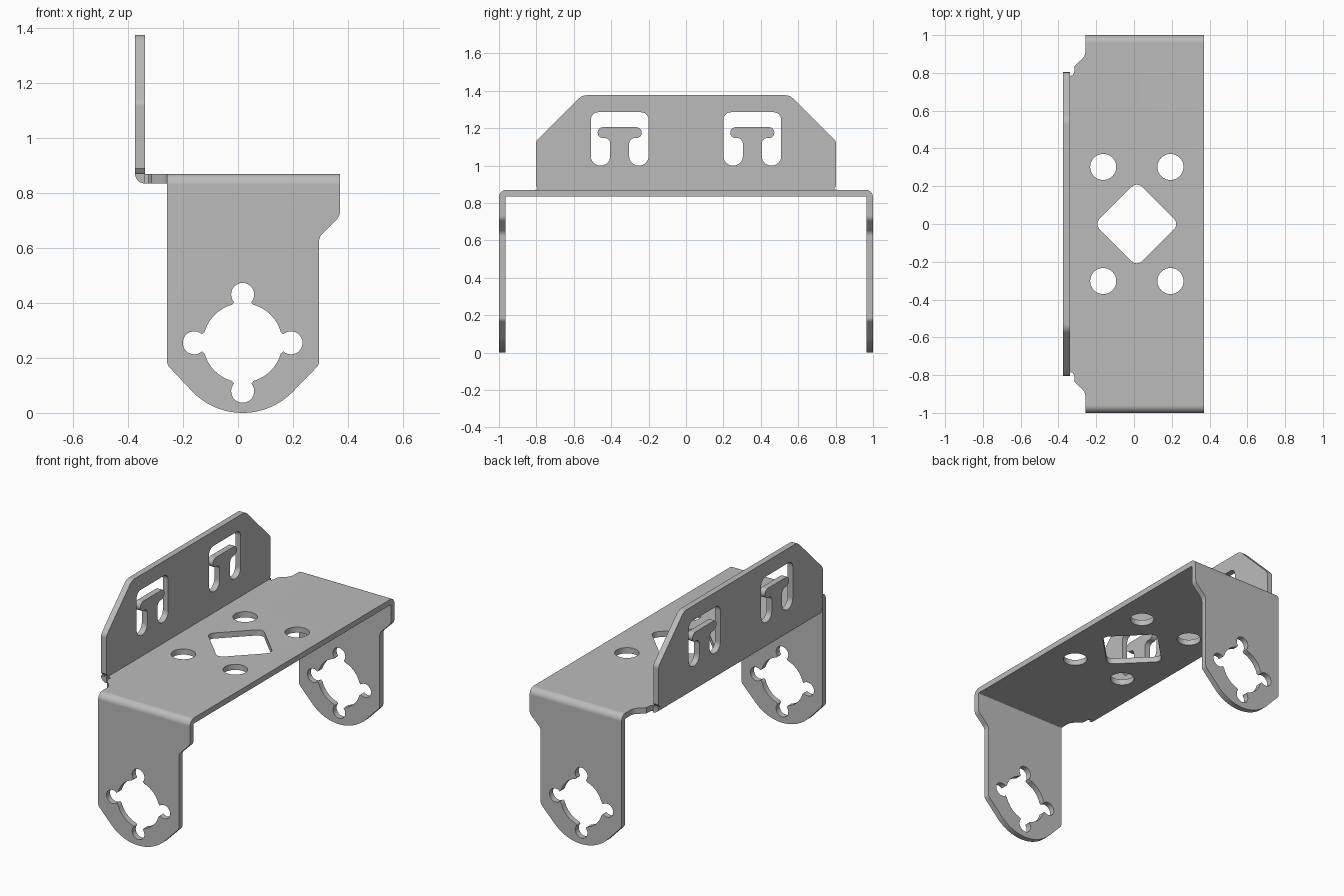
import bpy, bmesh, math
from mathutils import Vector

if "Cube" in bpy.data.objects:
    bpy.data.objects.remove(bpy.data.objects["Cube"], do_unlink=True)

TOP, UNDER = 0.87, 0.835        # upper and lower face of the sheet
LEFT, RIGHT = -0.258, 0.371     # channel edges
CX, CZ = 0.017, 0.255           # centre of the leg hole pattern
WALL_IN, WALL_OUT = -0.338, -0.375


def rounded(points, seg=6):
    """Closed outline; each point is (a, b) or (a, b, fillet radius)."""
    out, n = [], len(points)
    for i, p in enumerate(points):
        here = Vector(p[:2])
        if len(p) < 3:
            out.append(here)
            continue
        u = (Vector(points[i - 1][:2]) - here).normalized()
        v = (Vector(points[(i + 1) % n][:2]) - here).normalized()
        half = u.angle(v) / 2
        start = here + u * (p[2] / math.tan(half))
        end = here + v * (p[2] / math.tan(half))
        centre = here + (u + v).normalized() * (p[2] / math.sin(half))
        a, b = start - centre, end - centre
        sweep = math.pi - 2 * half
        for k in range(seg + 1):
            t = k / seg
            out.append(centre + (a * math.sin((1 - t) * sweep) + b * math.sin(t * sweep)) / math.sin(sweep))
    return out


def arc(cx, cy, r, start, end, n):
    angles = [math.radians(start + (end - start) * k / n) for k in range(n + 1)]
    return [Vector((cx + r * math.cos(t), cy + r * math.sin(t))) for t in angles]


def prism(name, outline, axis, lo, hi):
    """Extrude a flat outline along the given axis."""
    place = {"x": lambda a, b, c: (c, a, b),
             "y": lambda a, b, c: (a, c, b),
             "z": lambda a, b, c: (a, b, c)}[axis]
    bm = bmesh.new()
    ends = [[bm.verts.new(place(p[0], p[1], c)) for p in outline] for c in (lo, hi)]
    for ring in ends:
        bm.faces.new(ring)
    n = len(outline)
    for i in range(n):
        j = (i + 1) % n
        bm.faces.new((ends[0][i], ends[0][j], ends[1][j], ends[1][i]))
    bmesh.ops.recalc_face_normals(bm, faces=bm.faces)
    mesh = bpy.data.meshes.new(name)
    bm.to_mesh(mesh)
    bm.free()
    obj = bpy.data.objects.new(name, mesh)
    bpy.context.collection.objects.link(obj)
    return obj


def combine(obj, tool, operation):
    """Apply a boolean and discard the tool object."""
    mod = obj.modifiers.new("shape", "BOOLEAN")
    mod.operation, mod.solver, mod.object = operation, "EXACT", tool
    bpy.context.view_layer.update()
    result = obj.evaluated_get(bpy.context.evaluated_depsgraph_get())
    mesh = bpy.data.meshes.new_from_object(result)
    obj.modifiers.clear()
    obj.data = mesh
    bpy.data.objects.remove(tool, do_unlink=True)


# Folded channel: top plate with two legs
channel = [(-1, -0.1), (-1, TOP, 0.04), (1, TOP, 0.04), (1, -0.1),
           (0.965, -0.1), (0.965, UNDER, 0.005), (-0.965, UNDER, 0.005), (-0.965, -0.1)]
bracket = prism("mounting_bracket", rounded(channel), "x", -0.3, 0.4)

# Leg silhouette with shoulder and rounded foot
foot = [tuple(p) for p in arc(CX, CZ, 0.255, 225, 315, 24)]
leg = [(LEFT, 1), (LEFT, 0.175, 0.03)] + foot + [
    (0.295, 0.175, 0.03), (0.295, 0.64, 0.04), (RIGHT, 0.716, 0.04), (RIGHT, 1)]
combine(bracket, prism("leg_trim", rounded(leg), "y", -1.2, 1.2), "INTERSECT")

# Upright wall with its bend, trimmed in side and top outline
bend = [(-0.245, UNDER), (WALL_OUT, UNDER, 0.036), (WALL_OUT, 1.5),
        (WALL_IN, 1.5), (WALL_IN, TOP), (-0.245, TOP)]
wall = prism("upright_wall", rounded(bend), "y", -0.95, 0.95)

half_side = [(0.95, 0.7), (0.95, 0.872), (0.79, 0.872), (0.803, 0.89),
             (0.803, 1.13, 0.04), (0.555, 1.376, 0.06)]
side = half_side + [(-p[0],) + p[1:] for p in reversed(half_side)]
combine(wall, prism("wall_trim", rounded(side), "x", -0.5, 0), "INTERSECT")

half_neck = [(-0.45, 0.804), (WALL_IN, 0.804), (WALL_IN, 0.784), (-0.325, 0.788),
             (-0.317, 0.8), (-0.314, 0.835), (-0.303, 0.848), (-0.275, 0.873),
             (-0.263, 0.888), (LEFT, 0.905), (-0.2, 0.905)]
neck = half_neck + [(x, -y) for x, y in reversed(half_neck)]
combine(wall, prism("neck_trim", rounded(neck), "z", 0, 2), "INTERSECT")

# Hooked windows in the wall
window = [(0.509, 1.0, 0.05), (0.405, 1.0, 0.05), (0.405, 1.147, 0.03),
          (0.472, 1.147, 0.028), (0.472, 1.205, 0.028), (0.237, 1.205, 0.028),
          (0.237, 1.147, 0.028), (0.304, 1.147, 0.03), (0.304, 1.0, 0.05),
          (0.2, 1.0, 0.05), (0.2, 1.285, 0.04), (0.509, 1.285, 0.04)]
for s in (-1, 1):
    shape = [(s * y, z) for y, z in rounded(window)]
    combine(wall, prism("window_cutter", shape, "x", -0.5, 0), "DIFFERENCE")

combine(bracket, wall, "UNION")

# Large leg hole with four small lobes, through both legs
hole = []
for q in range(4):
    a = q * 90
    lobe = math.radians(a)
    hole += arc(CX + 0.176 * math.cos(lobe), CZ + 0.176 * math.sin(lobe),
                0.042, a - 132, a + 132, 20)
    hole += arc(CX, CZ, 0.144, a + 16, a + 74, 12)
combine(bracket, prism("leg_hole_cutter", hole, "y", -1.2, 1.2), "DIFFERENCE")

# Round holes and diamond opening in the top plate
for sx in (-1, 1):
    for sy in (-1, 1):
        ring = arc(0.015 + sx * 0.178, sy * 0.302, 0.069, 0, 360, 40)[:-1]
        combine(bracket, prism("plate_hole_cutter", ring, "z", 0.7, 1), "DIFFERENCE")
diamond = [(0.24, 0, 0.04), (0.015, 0.225, 0.04), (-0.21, 0, 0.04), (0.015, -0.225, 0.04)]
combine(bracket, prism("diamond_cutter", rounded(diamond), "z", 0.7, 1), "DIFFERENCE")

# Single grey metal finish
grey = bpy.data.materials.new("grey_metal")
grey.use_nodes = True
colour = (0.5, 0.5, 0.5, 1)
grey.diffuse_color = colour
grey.node_tree.nodes["Principled BSDF"].inputs["Base Color"].default_value = colour
bracket.data.materials.clear()
bracket.data.materials.append(grey)
for face in bracket.data.polygons:
    face.material_index = 0

# Smooth bends, flat sheet faces
bpy.ops.object.select_all(action="DESELECT")
bracket.select_set(True)
bpy.context.view_layer.objects.active = bracket
bpy.ops.object.shade_smooth_by_angle(angle=math.radians(30))
normals = bracket.modifiers.new("flat_sheet_normals", "WEIGHTED_NORMAL")
normals.keep_sharp = True
